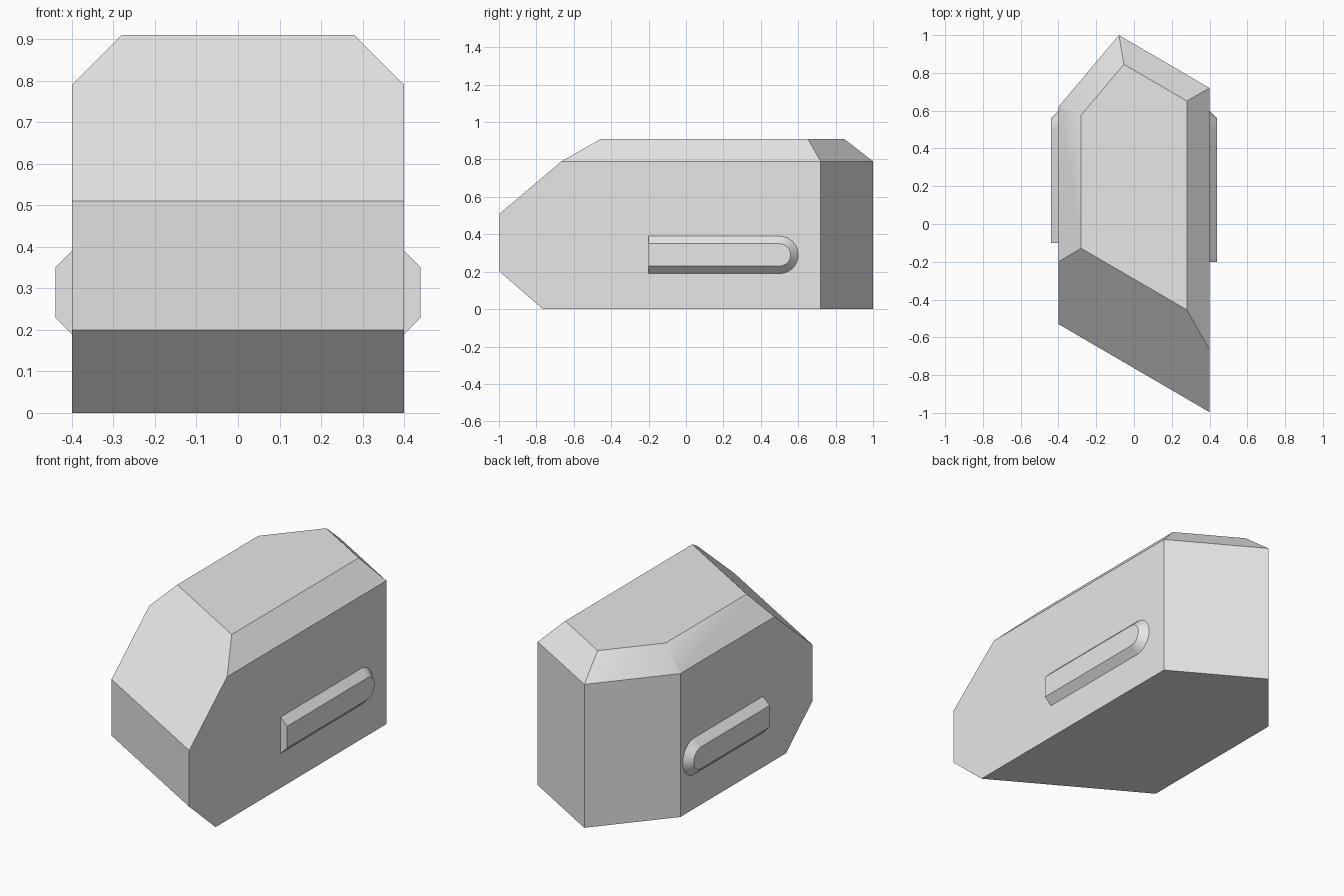
import bpy, bmesh, math
from mathutils import Vector

cube = bpy.data.objects.get("Cube")
if cube:
    bpy.data.objects.remove(cube, do_unlink=True)

grey = bpy.data.materials.new("light grey")
grey.use_nodes = True
COLOUR = (0.8, 0.8, 0.8, 1)
grey.diffuse_color = COLOUR
grey.node_tree.nodes["Principled BSDF"].inputs["Base Color"].default_value = COLOUR


def finish(name, bm):
    """Turn a bmesh into a smooth-by-angle grey object."""
    bmesh.ops.recalc_face_normals(bm, faces=bm.faces)
    mesh = bpy.data.meshes.new(name)
    bm.to_mesh(mesh)
    bm.free()
    mesh.materials.append(grey)
    obj = bpy.data.objects.new(name, mesh)
    bpy.context.collection.objects.link(obj)
    bpy.ops.object.select_all(action='DESELECT')
    obj.select_set(True)
    bpy.context.view_layer.objects.active = obj
    bpy.ops.object.shade_smooth_by_angle(angle=math.radians(30))
    return obj


def slice_off(bm, point, normal):
    """Cut away everything beyond a plane and cap the cut."""
    cut = bmesh.ops.bisect_plane(bm, geom=bm.verts[:] + bm.edges[:] + bm.faces[:],
                                 plane_co=point, plane_no=normal, clear_outer=True)
    edges = [g for g in cut["geom_cut"] if isinstance(g, bmesh.types.BMEdge)]
    bmesh.ops.holes_fill(bm, edges=edges)


# Body: five-sided prism with a slanted front and a pointed back
HEIGHT, SHOULDER = 0.91, 0.79
plan = [(-0.4, -0.53), (0.4, -0.996), (0.4, 0.72), (-0.08, 1.0), (-0.4, 0.62)]
bm = bmesh.new()
base = bm.faces.new([bm.verts.new((x, y, 0)) for x, y in plan])
top = bmesh.ops.extrude_face_region(bm, geom=[base])["geom"]
bmesh.ops.translate(bm, vec=(0, 0, HEIGHT),
                    verts=[v for v in top if isinstance(v, bmesh.types.BMVert)])

# 45 degree shoulders on every side except the front
for a, b in zip(plan[1:], plan[2:] + plan[:1]):
    side = Vector((b[1] - a[1], a[0] - b[0], 0)).normalized()
    slice_off(bm, Vector((*a, SHOULDER)), side + Vector((0, 0, 1)))

# Sloped windscreen and undercut nose, both parallel to the slanted front
left, right = Vector((*plan[0], 0)), Vector((*plan[1], 0))
for z, rise in ((0.51, Vector((0, 0.33, 0.28))), (0.2, Vector((0, 0.23, -0.2)))):
    normal = (right - left).cross(rise)
    if normal.y > 0:
        normal.negate()
    slice_off(bm, right + Vector((0, 0, z)), normal)
finish("body", bm)


# Side rails: bevelled strips, square at the front and rounded at the back
def side_rail(name, side, front):
    bm = bmesh.new()
    centre_y, centre_z, steps = 0.5, 0.29, 16
    rings = []
    for x, r in ((0.4, 0.1), (0.44, 0.06)):
        angles = [math.pi * (i / steps - 0.5) for i in range(steps + 1)]
        points = [(centre_y + r * math.cos(t), centre_z + r * math.sin(t)) for t in angles]
        points = [(front, centre_z - r)] + points + [(front, centre_z + r)]
        rings.append([bm.verts.new((side * x, y, z)) for y, z in points])
    inner, outer = rings
    for i in range(len(inner)):
        j = (i + 1) % len(inner)
        bm.faces.new((inner[i], inner[j], outer[j], outer[i]))
    bm.faces.new(outer)
    bm.faces.new(inner[::-1])
    finish(name, bm)


side_rail("left_rail", 1, -0.2)
side_rail("right_rail", -1, -0.1)
